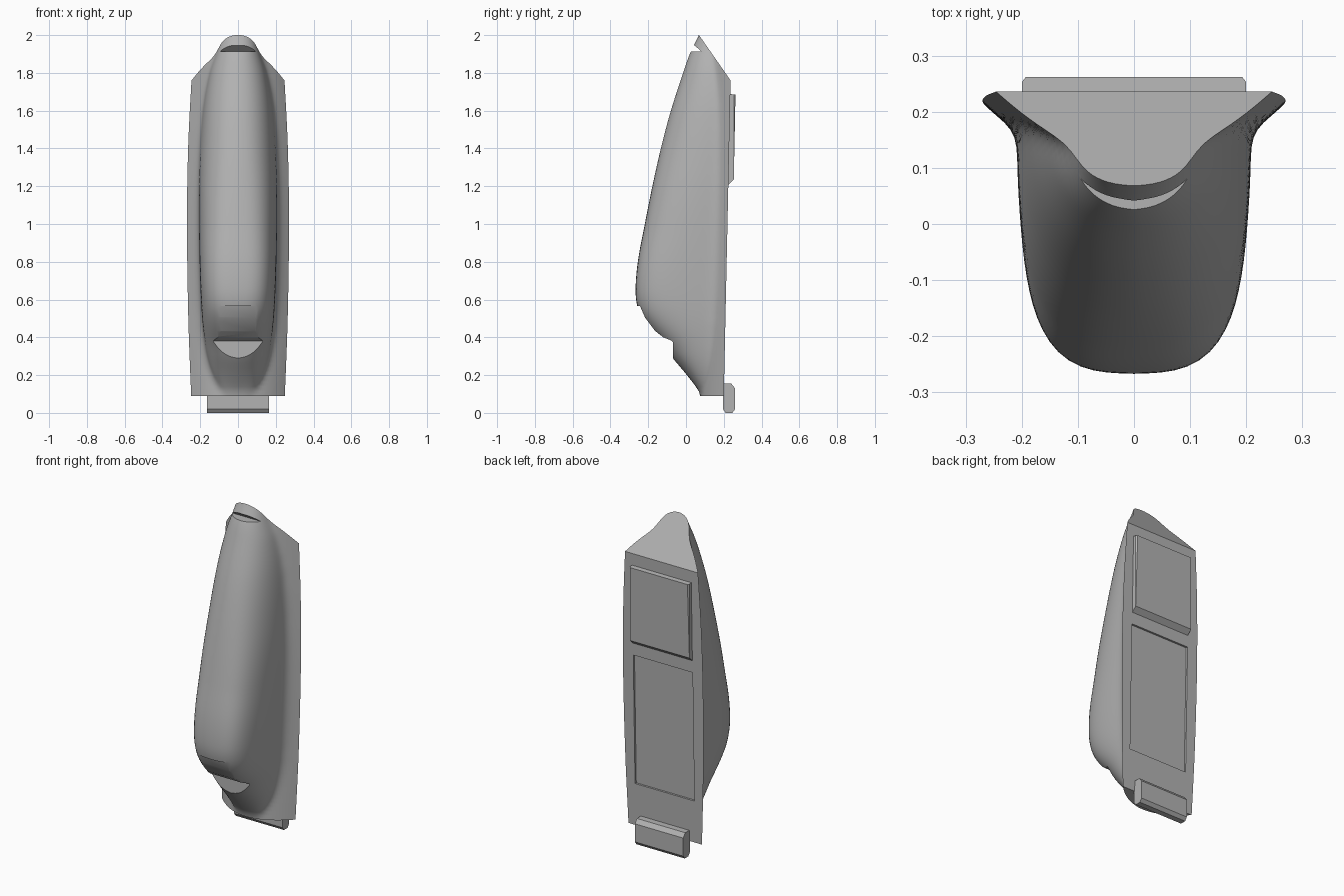
import bpy, bmesh, math
from mathutils import Vector

if "Cube" in bpy.data.objects:
    bpy.data.objects.remove(bpy.data.objects["Cube"])

grey = bpy.data.materials.new("mid grey")
grey.diffuse_color = (0.45, 0.45, 0.45, 1)
grey.use_nodes = True
grey.node_tree.nodes["Principled BSDF"].inputs["Base Color"].default_value = grey.diffuse_color


def new_object(name, bm):
    bmesh.ops.recalc_face_normals(bm, faces=bm.faces)
    mesh = bpy.data.meshes.new(name)
    bm.to_mesh(mesh)
    bm.free()
    mesh.materials.append(grey)
    ob = bpy.data.objects.new(name, mesh)
    bpy.context.collection.objects.link(ob)
    return ob


def prism(name, outline, axis, lo, hi):
    """Extrude a closed outline along x (outline is y,z) or y (outline is x,z)."""
    bm = bmesh.new()
    put = (lambda d, a, b: (d, a, b)) if axis == 'x' else (lambda d, a, b: (a, d, b))
    rings = [[bm.verts.new(put(d, a, b)) for a, b in outline] for d in (lo, hi)]
    n = len(outline)
    for r in rings:
        bm.faces.new(r)
    for i in range(n):
        j = (i + 1) % n
        bm.faces.new((rings[0][i], rings[0][j], rings[1][j], rings[1][i]))
    return new_object(name, bm)


def boolean(ob, cutter, mode):
    cutter.hide_render = True
    mod = ob.modifiers.new("cut", 'BOOLEAN')
    mod.object, mod.operation, mod.solver = cutter, mode, 'EXACT'
    bpy.context.view_layer.objects.active = ob
    bpy.ops.object.modifier_apply(modifier=mod.name)
    bpy.data.objects.remove(cutter)


def curve(keys, z):
    """Smooth interpolation through (z, value) keys."""
    k = next((i for i in range(len(keys) - 2) if z < keys[i + 1][0]), len(keys) - 2)

    def slope(i):
        a, b = keys[max(i - 1, 0)], keys[min(i + 1, len(keys) - 1)]
        return (b[1] - a[1]) / (b[0] - a[0])
    (z0, v0), (z1, v1) = keys[k], keys[k + 1]
    h = z1 - z0
    t = (z - z0) / h
    return ((2*t**3 - 3*t*t + 1) * v0 + (t**3 - 2*t*t + t) * h * slope(k)
            + (3*t*t - 2*t**3) * v1 + (t**3 - t*t) * h * slope(k + 1))


# Shape of the shell along its height
FRONT = [(.09, .075), (.12, .065), (.2, .005), (.29, -.07), (.36, -.12), (.44, -.19),
         (.5, -.232), (.56, -.257), (.65, -.267), (.8, -.255), (1, -.218), (1.2, -.178),
         (1.4, -.133), (1.6, -.08), (1.8, -.015), (1.9, .02), (2, .068), (2.06, .09)]
BOSS = [(.09, .05), (.14, .1), (.25, .15), (.4, .18), (.6, .197), (1, .208),
        (1.3, .205), (1.6, .185), (1.8, .15), (1.95, .1), (2.06, .08)]
ROUND = [(.09, 2), (.3, 2.2), (.65, 3.5), (1, 3), (1.4, 2.4), (2.06, 2)]
WIDTH = [(.09, .248), (.5, .263), (1, .27), (1.4, .264), (1.76, .246), (2.06, .225)]


def back(z):
    return .2 + .0215 * (z - .09)


def section(z, count=26):
    """Half cross-section from the flange edge to the middle of the front."""
    w, b, n, yf = (curve(k, z) for k in (WIDTH, BOSS, ROUND, FRONT))

    def flange(x):
        return back(z) - .125 * (1 - (x / w) ** 2)
    pts = [Vector((w + (b - w) * i / 20, flange(w + (b - w) * i / 20))) for i in range(20)]
    y0 = flange(b)
    for i in range(81):
        t = math.pi / 2 * (1 - i / 80)
        c = max(math.cos(t), 0)
        pts.append(Vector((b * max(math.sin(t), 0) ** (2 / n), y0 - (y0 - yf) * c ** (2 / n))))
    # even spacing, then a light smoothing to fillet the flange into the boss
    total = [0]
    for p, q in zip(pts, pts[1:]):
        total.append(total[-1] + (q - p).length)
    out, k = [], 0
    for i in range(count + 1):
        d = total[-1] * i / count
        while k < len(pts) - 2 and total[k + 1] < d:
            k += 1
        f = (d - total[k]) / max(total[k + 1] - total[k], 1e-9)
        out.append(pts[k].lerp(pts[k + 1], min(f, 1)))
    for _ in range(3):
        out = [out[0]] + [(out[i - 1] + 2 * out[i] + out[i + 1]) / 4
                          for i in range(1, count)] + [out[-1]]
    return out


# Shell: lofted sections with a flat back and a sloping flat top
bm = bmesh.new()
rings = []
STEPS = 80
for s in range(STEPS + 1):
    z = .09 + 1.97 * s / STEPS
    half = section(z)
    full = half + [Vector((-p.x, p.y)) for p in reversed(half[:-1])]
    rings.append([bm.verts.new((p.x, p.y, z)) for p in full])
for lower, upper in zip(rings, rings[1:]):
    n = len(lower)
    for i in range(n):
        j = (i + 1) % n
        bm.faces.new((lower[i], lower[j], upper[j], upper[i]))
bm.faces.new(rings[0])
bm.faces.new(rings[-1])
bmesh.ops.bisect_plane(bm, geom=bm.verts[:] + bm.edges[:] + bm.faces[:], dist=1e-5,
                       plane_co=(0, .069, 2), plane_no=(0, .24, .167), clear_outer=True)
bmesh.ops.holes_fill(bm, edges=[e for e in bm.edges if e.is_boundary], sides=0)
shell = new_object("shell", bm)

# Slot under the tip
boolean(shell, prism("slot_cutter", [(-.1, 1.913), (.082, 1.913), (.045, 1.946), (-.1, 1.95)],
                     'x', -.15, .15), 'DIFFERENCE')

# Rounded notch at the lower front
notch = prism("notch_cutter", [(-.5, .565), (-.243, .565), (-.217, .505), (-.164, .434),
                               (-.12, .4), (-.07, .38), (-.07, .2), (-.5, .2)], 'x', -.3, .3)
arch = [(.13, .6), (-.13, .6)] + [(-.13 * math.cos(a), .39 - .1 * math.sin(a))
                                  for a in (math.pi * i / 24 for i in range(25))]
boolean(notch, prism("notch_outline", arch, 'y', -.6, .1), 'INTERSECT')
boolean(shell, notch, 'DIFFERENCE')

# Shallow recess on the back
lo, hi, deep = .345, 1.135, .012
boolean(shell, prism("recess_cutter", [(back(lo) - deep, lo), (back(lo) + .1, lo),
                                       (back(hi) + .1, hi), (back(hi) - deep, hi)],
                     'x', -.2, .2), 'DIFFERENCE')
shell.data.polygons.foreach_set("use_smooth", [True] * len(shell.data.polygons))
bpy.ops.object.select_all(action='DESELECT')
shell.select_set(True)
bpy.context.view_layer.objects.active = shell
bpy.ops.object.shade_smooth_by_angle(angle=math.radians(32))

# Raised back panel with chamfered sides
panel = prism("back_panel", [(.215, 1.69), (.262, 1.685), (.253, 1.235), (.215, 1.2)],
              'x', -.2, .2)
side_cut = [(.2, .2), (.2, .253), (.185, .272), (-.185, .272), (-.2, .253), (-.2, .2)]
bm = bmesh.new()
base = bm.faces.new([bm.verts.new((x, y, 1.1)) for x, y in side_cut])
top = bmesh.ops.extrude_face_region(bm, geom=[base])["geom"]
bmesh.ops.translate(bm, vec=(0, 0, .7),
                    verts=[g for g in top if isinstance(g, bmesh.types.BMVert)])
boolean(panel, new_object("panel_outline", bm), 'INTERSECT')

# Foot block at the base of the back
prism("foot_block", [(.195, .155), (.24, .155), (.26, .13), (.26, .02), (.245, 0),
                     (.21, 0), (.195, .02)], 'x', -.163, .163)
